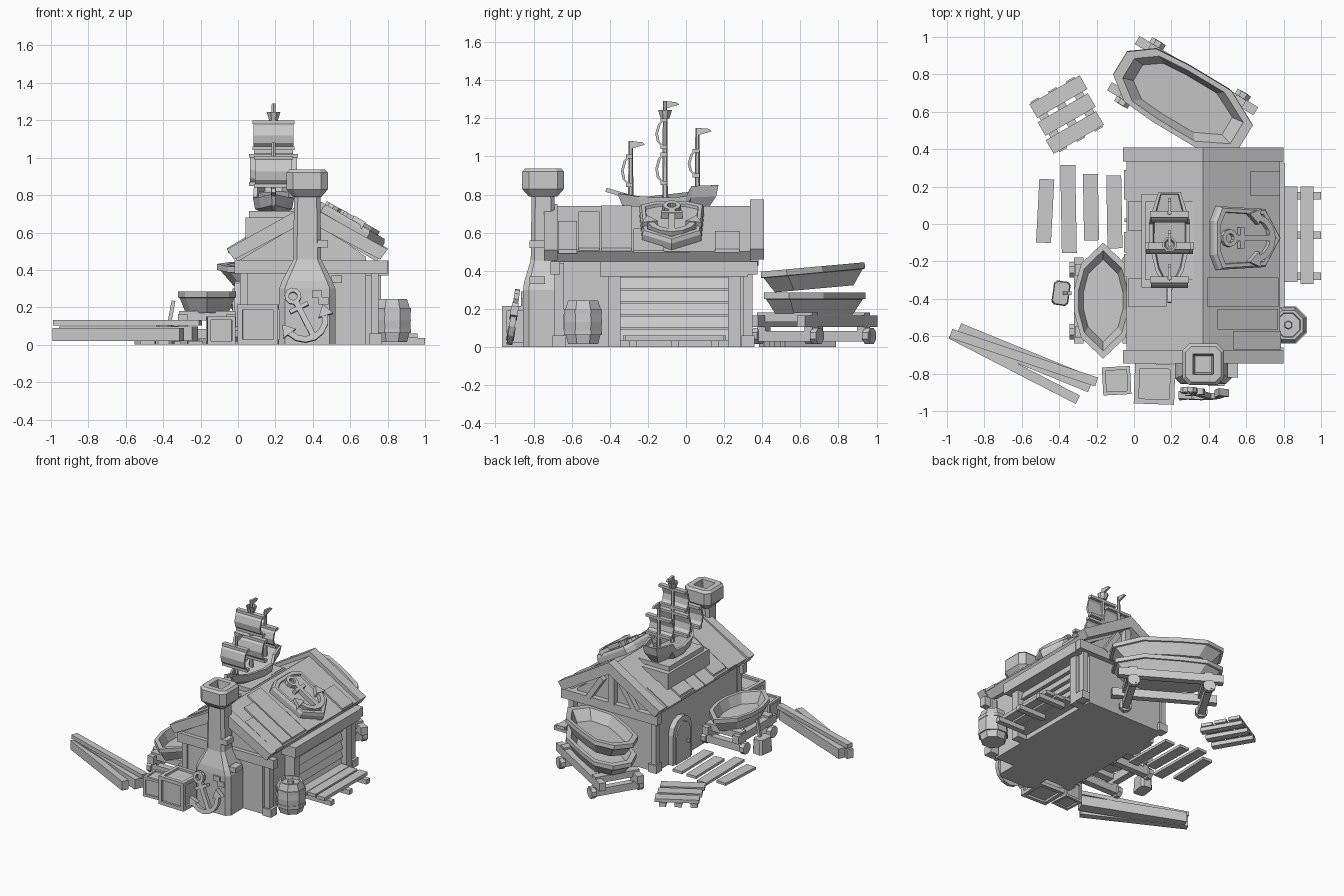
import bpy, bmesh, math, random
from mathutils import Matrix, Vector, Euler

if "Cube" in bpy.data.objects:
    bpy.data.objects.remove(bpy.data.objects["Cube"])

random.seed(4)
I = Matrix.Identity(4)
T = Matrix.Translation
RZ = lambda deg: Matrix.Rotation(math.radians(deg), 4, 'Z')

def mesh(name, verts, faces, M=I):
    bm = bmesh.new()
    vs = [bm.verts.new(M @ Vector(v)) for v in verts]
    for f in faces:
        bm.faces.new([vs[i] for i in f])
    bmesh.ops.recalc_face_normals(bm, faces=bm.faces)
    me = bpy.data.meshes.new(name)
    bm.to_mesh(me)
    bm.free()
    ob = bpy.data.objects.new(name, me)
    bpy.context.collection.objects.link(ob)
    return ob

def loft(name, rings, M=I, closed=False):
    n, k = len(rings[0]), len(rings)
    faces = [(a*n+i, a*n+(i+1) % n, b*n+(i+1) % n, b*n+i)
             for a, b in [(j, (j+1) % k) for j in range(k if closed else k-1)] for i in range(n)]
    if not closed:
        faces += [tuple(range(n)), tuple(range((k-1)*n, k*n))]
    return mesh(name, [p for r in rings for p in r], faces, M)

def prism(name, pts, y0, y1, M=I):
    return loft(name, [[(x, y, z) for x, z in pts] for y in (y0, y1)], M)

def box(name, x0, x1, y0, y1, z0, z1, M=I):
    return prism(name, [(x0, z0), (x1, z0), (x1, z1), (x0, z1)], y0, y1, M)

def bar(name, a, b, w, h):
    a, b = Vector(a), Vector(b)
    M = T((a+b)/2) @ (b-a).to_track_quat('X', 'Z').to_matrix().to_4x4()
    L = (b-a).length/2
    return box(name, -L, L, -w/2, w/2, -h/2, h/2, M)

def ngon(n, r, z, ph=0.5):
    return [(r*math.cos(2*math.pi*(i+ph)/n), r*math.sin(2*math.pi*(i+ph)/n), z) for i in range(n)]

def oct_ring(hx, hy, c, z):
    return [(hx, -hy+c, z), (hx, hy-c, z), (hx-c, hy, z), (-hx+c, hy, z),
            (-hx, hy-c, z), (-hx, -hy+c, z), (-hx+c, -hy, z), (hx-c, -hy, z)]

# Walls with gables
prism("walls", [(.02, 0), (.685, 0), (.685, .47), (.37, .69), (.02, .47)], -.68, .335)
for x in (.0, .70):
    for y in (-.70, .29):
        box("corner_plinth", x, x+.07, y, y+.07, 0, .06)
        box("corner_post", x+.01, x+.05, y+.01, y+.06, .06, .44)
for y in (-.71, .325):
    box("gable_beam", -.02, .80, y, y+.05, .38, .45)
# Back gable truss
box("king_post", .345, .395, .335, .38, .44, .72)
for s in (-1, 1):
    bar("gable_brace", (.37+s*.20, .36, .44), (.37+s*.08, .36, .62), .04, .04)

# Roof slabs, end trims and loose boards
def chevron(name, e, top, eave, t, y0, y1):
    prism(name, [(.37-e, eave), (.37, top), (.37+e, eave), (.37+e-.04, eave-.055),
                 (.37, top-t), (.37-e+.04, eave-.055)], y0, y1)
chevron("roof", .41, .74, .50, .07, -.69, .34)
chevron("roof_trim_back", .43, .775, .515, .09, .335, .41)
chevron("roof_trim_front", .43, .75, .51, .09, -.745, -.675)

def roof_board(s, d0, d1, y0, y1, t=.018):
    z = lambda d: .735-.585*d
    prism("roof_board", [(.37+s*d0, z(d0)), (.37+s*d1, z(d1)), (.37+s*d1, z(d1)+t), (.37+s*d0, z(d0)+t)], y0, y1)
for s in (-1, 1):
    y = -.67
    while y < .25:
        w = random.uniform(.09, .17)
        roof_board(s, random.uniform(.02, .25), random.uniform(.39, .43), y, min(y+w, .335), random.choice((.004, .012, .02)))
        y += w+.01

# Chimney
C = T((.37, -.75, 0))
loft("chimney_base", [oct_ring(.15, .105, .03, 0), oct_ring(.15, .105, .03, .30),
                      oct_ring(.135, .10, .03, .34), oct_ring(.075, .065, .02, .455),
                      oct_ring(.07, .06, .02, .80)], C)
loft("chimney_cap", [oct_ring(.075, .075, .02, .79), oct_ring(.11, .11, .035, .83), oct_ring(.11, .11, .035, .92),
                     oct_ring(.095, .095, .03, .937), oct_ring(.055, .055, .003, .937),
                     oct_ring(.045, .045, .003, .84)], C)
for x, z in ((.425, .27), (.46, .235), (.455, .54), (.53, .35)):
    box("loose_brick", x-.03, x+.025, -.865 if z < .3 else -.82, -.74, z-.02, z+.02)

# Slatted dock door on the right side
for y in (-.41, .22):
    box("dock_post", .66, .765, y, y+.065, 0, .38)
box("dock_lintel", .53, .805, -.45, .325, .37, .45)
for i in range(5):
    z = .035+i*.068
    prism("dock_slat", [(.68, z), (.735, z), (.715, z+.06), (.68, z+.06)], -.345, .22)
# Dock pallet
for y in (-.28, -.06, .15):
    box("dock_bearer", .77, 1.0, y-.02, y+.02, 0, .035)
for x, y0, y1 in ((.73, -.33, .21), (.805, -.31, .20), (.89, -.32, .20)):
    box("dock_plank", x, x+.07, y0, y1, .035, .06)

# Arched door on the left side
def arch(w, h):
    return [(-w, 0), (w, 0)] + [(w*math.cos(a*math.pi/6), h-w+w*math.sin(a*math.pi/6)) for a in range(7)]
D = T((.02, .07, 0)) @ RZ(-90)
prism("door_frame", arch(.115, .34), -.04, .02, D)
prism("door", arch(.085, .30), -.05, 0, D)
box("door_knob", .04, .06, -.07, -.04, .13, .15, D)

# Anchors and the roof plaque
def anchor(M):
    n = 10
    rad = [(a, math.cos(2*math.pi*a/n), math.sin(2*math.pi*a/n)) for a in range(n)]
    loft("anchor_ring", [[(r*c, y, .125+r*s) for r, y in ((.05, -.015), (.05, .015), (.025, .015), (.025, -.015))]
                         for a, c, s in rad], M, closed=True)
    box("anchor_shank", -.017, .017, -.017, .017, -.15, .085, M)
    box("anchor_stock", -.06, .06, -.018, .018, .035, .06, M)
    arc = [math.radians(d) for d in range(195, 346, 25)]
    loft("anchor_arms", [[(r*math.cos(a), y, -.03+r*math.sin(a)) for r, y in
                          ((.14, -.017), (.14, .017), (.105, .017), (.105, -.017))] for a in arc], M)
    for s in (-1, 1):
        prism("anchor_fluke", [(s*.075, -.06), (s*.165, -.075), (s*.135, .0)], -.022, .022, M)

a = math.atan(.585)
c, s = math.cos(a), math.sin(a)
P = Matrix(((0, -s, -c, .585), (1, 0, 0, -.075), (0, -c, s, .63), (0, 0, 0, 1)))
shield = [(-.09, .20), (.09, .20), (.17, .165), (.155, -.12), (0, -.215), (-.155, -.12), (-.17, .165)]
loft("roof_plaque", [[(x*k, y, z*k) for x, z in shield] for k, y in
                     ((1, .03), (1, -.025), (.94, -.045), (.82, -.045), (.8, -.03))], P)
anchor(P @ T((0, -.05, .0)) @ Matrix.Scale(.95, 4))
anchor(T((.345, -.905, .16)) @ Matrix.Rotation(-.15, 4, 'X') @ Matrix.Rotation(math.radians(-27), 4, 'Y') @ Matrix.Scale(.9, 4))

# Rowing boats on trestles
def boat(name, outline, L, W, H, M):
    o = outline + [(-x, y) for x, y in reversed(outline) if x]
    lay = ((.74, 0), (.95, H*.7), (1, H*.72), (1, H), (.85, H), (.68, H*.35))
    loft(name, [[(x*W*k, y*L*(k+.1*(1-k)), z) for x, y in o] for k, z in lay], M)

def trestle(L, W, M):
    for s in (-1, 1):
        box("trestle_side", s*W*.36-.025, s*W*.36+.025, -L/2, L/2, .105, .165, M)
        box("trestle_cross", -W/2, W/2, s*L*.36-.025, s*L*.36+.025, .03, .085, M)
        box("trestle_top", -W*.42, W*.42, s*L*.36-.03, s*L*.36+.03, .13, .18, M)
        for t in (-1, 1):
            q = M @ T((t*W*.45, s*L*.36, .058)) @ Matrix.Rotation(math.pi/2, 4, 'Y')
            loft("trestle_foot", [ngon(8, .045, -.018), ngon(8, .045, .018)], q)
            box("trestle_leg", t*W*.36-.025, t*W*.36+.025, s*L*.36-.025, s*L*.36+.025, .06, .14, M)

slim = [(0, .5), (.38, .32), (.5, .1), (.5, -.1), (.38, -.32), (0, -.5)]
blunt = [(.2, .5), (.46, .34), (.5, .1), (.5, -.25), (.22, -.5)]
A = T((-.165, -.41, 0))
trestle(.46, .36, A)
boat("left_boat", slim, .62, .31, .115, A @ T((0, 0, .17)))
B = T((.26, .67, 0)) @ RZ(59)
trestle(.74, .40, B)
boat("lower_boat", blunt, .76, .35, .115, B @ T((0, 0, .17)))
boat("upper_boat", blunt, .78, .36, .115, T((.26, .67, .305)) @ Matrix.Rotation(.09, 4, 'X') @ RZ(59))

# Model ship on its roof plinth
box("ship_plinth", .04, .30, -.34, .16, .56, .68)
box("ship_plinth_top", .06, .32, -.30, .12, .68, .715)
half = [(.01, -.36, .805), (.075, -.25, .79), (.11, -.1, .785), (.11, .0, .79),
        (.105, .03, .845), (.06, .17, .85)]
top = half + [(-x, y, z) for x, y, z in reversed(half)]
S = T((.19, 0, 0))
loft("ship_hull", [[(x*.4, y*.7-.02, .70) for x, y, z in top], [(x*.9, y*.93, z-.06) for x, y, z in top], top,
                   [(x*.8, y*.95, z) for x, y, z in top], [(x*.75, y*.92, z-.03) for x, y, z in top]], S)
bar("bowsprit", (.19, -.30, .79), (.19, -.42, .825), .022, .022)

def sail(y, z0, z1, w):
    h = z1-z0
    out = [(0, z0), (-.028, z0+.2*h), (-.036, z0+.5*h), (-.022, z0+.85*h), (0, z1)]
    prism("sail", out + [(p+.014, z) for p, z in reversed(out)], -w/2, w/2, T((.19, y-.015, 0)) @ RZ(90))
    for z, k in ((z1, 1.05), (z0, 1.05)):
        box("yard", .19-w*k/2, .19+w*k/2, y-.025, y+.01, z-.01, z+.01)

for y, h, sails in ((-.29, 1.08, [(.85, 1.0, .20)]), (-.11, 1.29, [(.86, 1.01, .25), (1.05, 1.19, .215)]),
                    (.06, 1.15, [(.90, 1.03, .20)])):
    loft("mast", [ngon(6, .015, .74), ngon(6, .011, h)], T((.19, y, 0)))
    prism("pennant", [(0, h-.04), (.075, h-.018), (.06, h-.005), (0, h)], -.008, .008, T((.19, y, 0)) @ RZ(90))
    for z0, z1, w in sails:
        sail(y, z0, z1, w)
loft("crows_nest", [ngon(8, .025, 1.20), ngon(8, .04, 1.245), ngon(8, .03, 1.245), ngon(8, .02, 1.22)], T((.19, -.11, 0)))

# Barrel
loft("barrel", [ngon(8, r, z) for r, z in ((.085, .015), (.103, .08), (.107, .13), (.103, .19), (.085, .245),
                                           (.07, .245), (.066, .225))], T((.825, -.54, 0)))
for z in (.075, .185):
    loft("barrel_hoop", [ngon(8, .108, z-.012), ngon(8, .108, z+.012)], T((.825, -.54, 0)))
loft("barrel_bung", [ngon(6, .025, .22), ngon(6, .02, .245)], T((.825, -.54, 0)))

# Crates with recessed panels
def crate(cx, cy, h, rot):
    M = T((cx, cy, h)) @ RZ(rot)
    k = h*.85
    box("crate_core", -k, k, -k, k, -k, k, M)
    t = h*.25
    for i in range(3):
        for u in (-1, 1):
            for v in (-1, 1):
                r = [(-h, h)]*3
                for ax, sg in (((i+1) % 3, u), ((i+2) % 3, v)):
                    r[ax] = (sg*h-t, sg*h) if sg > 0 else (-h, -h+t)
                box("crate_edge", *r[0], *r[1], *r[2], M)
crate(.11, -.855, .108, -2)
crate(-.093, -.838, .075, 3)

# Stacked timbers
bar("timber_low", (-.98, -.59, .055), (-.30, -.94, .055), .05, .07)
bar("timber_mid", (-.94, -.57, .06), (-.23, -.86, .06), .085, .075)
bar("timber_top", (-.98, -.585, .118), (-.20, -.845, .118), .05, .03)

# Ground planks and pallet
for x, y, l, r in ((-.475, .07, .34, -3), (-.35, .08, .47, 1), (-.23, .09, .355, 1), (-.105, .065, .39, 1)):
    box("ground_plank", -.04, .04, -l/2, l/2, 0, .02, T((x, y, 0)) @ RZ(r))
Q = T((-.36, .585, 0)) @ RZ(30)
for i in (-1, 0, 1):
    box("pallet_board", -.155+i*.01, .155+i*.01, i*.105-.042, i*.105+.042, .03, .055, Q)
    box("pallet_bearer", i*.11-.025, i*.11+.025, -.155, .155, 0, .03, Q)

# Chopping block and tool
loft("chopping_block", [oct_ring(.045, .065, .015, 0), oct_ring(.04, .06, .015, .11)], T((-.39, -.37, 0)) @ RZ(-8))
bar("tool_handle", (-.37, -.37, .10), (-.345, -.37, .235), .02, .02)
